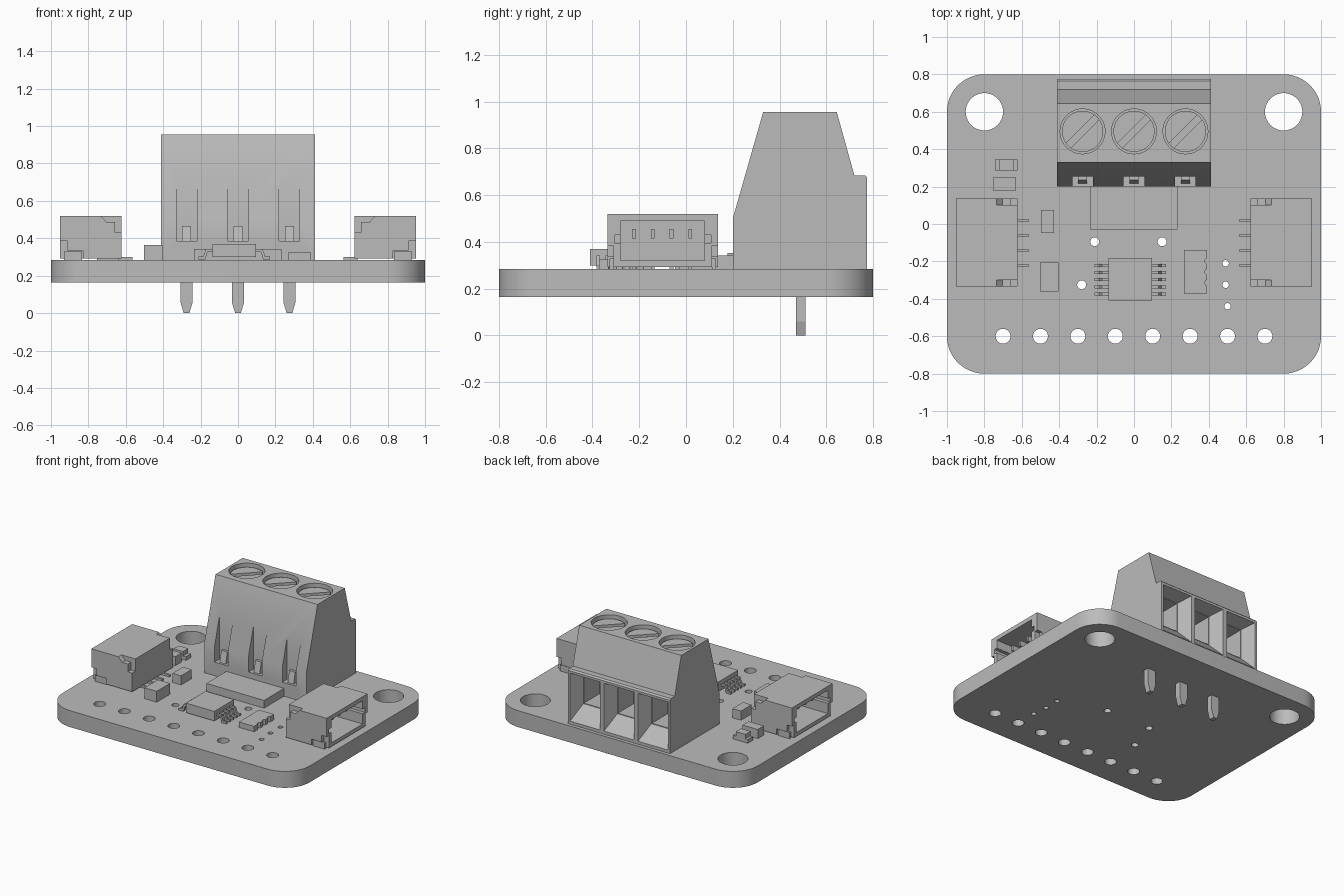
import bpy, bmesh, math
from mathutils import Matrix

cube = bpy.data.objects.get("Cube")
if cube:
    bpy.data.objects.remove(cube)

grey = bpy.data.materials.new("plain grey")
grey.use_nodes = True
GREY = (0.5, 0.5, 0.5, 1)
grey.diffuse_color = GREY
grey.node_tree.nodes["Principled BSDF"].inputs["Base Color"].default_value = GREY

BOARD = 0.165   # board underside
TOP = 0.285     # board top
PITCH = 0.275


def finish(name, bm):
    bmesh.ops.recalc_face_normals(bm, faces=bm.faces)
    me = bpy.data.meshes.new(name)
    bm.to_mesh(me)
    bm.free()
    me.materials.append(grey)
    ob = bpy.data.objects.new(name, me)
    bpy.context.collection.objects.link(ob)
    return ob


def prism(name, pts, axis, lo, hi):
    """Extrude a 2D profile along an axis: x takes (y,z), y takes (x,z), z takes (x,y)."""
    place = {"x": lambda a, b, t: (t, a, b),
             "y": lambda a, b, t: (a, t, b),
             "z": lambda a, b, t: (a, b, t)}[axis]
    bm = bmesh.new()
    ends = [[bm.verts.new(place(a, b, t)) for a, b in pts] for t in (lo, hi)]
    for ring in ends:
        bm.faces.new(ring)
    n = len(pts)
    for i in range(n):
        j = (i + 1) % n
        bm.faces.new((ends[0][i], ends[0][j], ends[1][j], ends[1][i]))
    return finish(name, bm)


def box(name, x0, x1, y0, y1, z0, z1):
    return prism(name, [(x0, y0), (x1, y0), (x1, y1), (x0, y1)], "z", z0, z1)


def arc(cx, cy, r, a0, a1, n):
    return [(cx + r * math.cos(a0 + (a1 - a0) * i / n),
             cy + r * math.sin(a0 + (a1 - a0) * i / n)) for i in range(n + 1)]


def cyl(name, x, y, r, z0, z1, n=32):
    return prism(name, arc(x, y, r, 0, math.tau, n)[:-1], "z", z0, z1)


def activate(ob):
    bpy.ops.object.select_all(action="DESELECT")
    ob.select_set(True)
    bpy.context.view_layer.objects.active = ob


def cut(ob, cutter):
    mod = ob.modifiers.new("cut", "BOOLEAN")
    mod.operation, mod.solver, mod.object = "DIFFERENCE", "EXACT", cutter
    activate(ob)
    bpy.ops.object.modifier_apply(modifier=mod.name)
    bpy.data.objects.remove(cutter)


def smooth(ob):
    activate(ob)
    bpy.ops.object.shade_smooth_by_angle(angle=math.radians(25))


# Circuit board with rounded corners and drilled holes
outline = []
for k, (sx, sy) in enumerate([(1, 1), (-1, 1), (-1, -1), (1, -1)]):
    outline += arc(0.8 * sx, 0.6 * sy, 0.2, k * math.pi / 2, (k + 1) * math.pi / 2, 12)
board = prism("circuit_board", outline, "z", BOARD, TOP)
holes = [(s * 0.8, 0.6, 0.1) for s in (-1, 1)]
holes += [(-0.7 + 0.2 * i, -0.6, 0.04) for i in range(8)]
holes += [(x, y, 0.024) for x, y in [(-0.21, -0.095), (0.15, -0.095), (-0.28, -0.325)]]
holes += [(x, y, 0.017) for x, y in [(0.49, -0.21), (0.49, -0.325), (0.5, -0.44)]]
for x, y, r in holes:
    cut(board, cyl("drill", x, y, r, BOARD - 0.1, TOP + 0.1, 40 if r > 0.05 else 20))
smooth(board)

# Screw terminal housing
block = prism("terminal_block",
              [(0.2, TOP), (0.2, 0.5), (0.33, 0.955), (0.645, 0.955), (0.72, 0.685),
               (0.765, 0.685), (0.775, 0.675), (0.775, TOP)], "x", -0.413, 0.413)


def funnel(x):
    """Tapered wire entry, wide at the rear face."""
    bm = bmesh.new()
    rings = []
    for y, w, z0, z1 in [(0.8, 0.132, 0.28, 0.665), (0.68, 0.08, 0.41, 0.63)]:
        rings.append([bm.verts.new((x + a * w, y, z))
                      for a, z in [(-1, z0), (1, z0), (1, z1), (-1, z1)]])
    bm.faces.new(rings[0])
    bm.faces.new(rings[1])
    for i in range(4):
        j = (i + 1) % 4
        bm.faces.new((rings[0][i], rings[0][j], rings[1][j], rings[1][i]))
    return finish("wire_entry", bm)


for i in (-1, 0, 1):
    x = i * PITCH
    cut(block, cyl("screw_well", x, 0.495, 0.12, 0.88, 1.1, 40))
    cut(block, box("front_pocket", x - 0.055, x + 0.055, 0.1, 0.255, 0.385, 0.8))
    cut(block, funnel(x))
    cut(block, box("wire_hole", x - 0.075, x + 0.075, 0.5, 0.72, 0.415, 0.625))

    # Slotted screw head
    screw = cyl("screw_head", x, 0.495, 0.11, 0.87, 0.93, 40)
    slot = box("slot", -0.2, 0.2, -0.018, 0.018, 0.905, 1.0)
    slot.data.transform(Matrix.Translation((x, 0.495, 0)) @ Matrix.Rotation(math.pi / 4, 4, "Z"))
    cut(screw, slot)
    smooth(screw)

    # Clamp tab in the front pocket
    prism("clamp_tab", [(0.215, 0.38), (0.265, 0.38), (0.265, 0.465), (0.235, 0.465)],
          "x", x - 0.024, x + 0.024)

    # Solder pin with tapered tip
    prism("solder_pin", [(x - 0.033, 0.2), (x - 0.033, 0.06), (x - 0.015, 0), (x + 0.015, 0),
                         (x + 0.033, 0.06), (x + 0.033, 0.2)], "y", 0.47, 0.512)
smooth(block)

# Side sockets, opening outward
Y0, Y1 = -0.335, 0.137
PIN_YS = [-0.222 + 0.08 * i for i in range(4)]
for s, side in ((1, "left"), (-1, "right")):
    def flip(pts):
        return [(s * x, z) for x, z in pts]

    def sbox(name, x0, x1, *rest):
        return box(name, min(s * x0, s * x1), max(s * x0, s * x1), *rest)

    socket = sbox(side + "_socket", 0.622, 0.953, Y0, Y1, TOP + 0.008, 0.52)
    cut(socket, sbox("cavity", 0.68, 1.1, -0.28, 0.08, 0.32, 0.49))
    cut(socket, sbox("key_slots", 0.72, 1.1, -0.306, 0.106, 0.395, 0.43))
    for a, b in ((Y0 - 0.1, Y0 + 0.036), (Y1 - 0.036, Y1 + 0.1)):
        # Upper rear corner notch
        cut(socket, prism("corner_notch", flip(
            [(0.5, 0.43), (0.657, 0.43), (0.657, 0.487), (0.703, 0.487), (0.74, 0.525),
             (0.74, 0.6), (0.5, 0.6)]), "y", a, b))
    for a, b in ((Y0 - 0.1, Y0 + 0.025), (Y1 - 0.025, Y1 + 0.1)):
        # Lower front step
        cut(socket, prism("lower_step", flip(
            [(1.1, 0.385), (0.912, 0.385), (0.912, 0.335), (0.83, 0.335), (0.83, 0.2),
             (1.1, 0.2)]), "y", a, b))
        # Solder tab under the step
        mid = (a + b) / 2
        y = Y0 + 0.008 if mid < Y0 else Y1 - 0.026
        sbox("socket_solder_tab", 0.835, 0.93, y, y + 0.018, TOP, 0.33)
    for y in PIN_YS:
        sbox("socket_contact", 0.66, 0.87, y - 0.008, y + 0.008, 0.415, 0.455)
        sbox("socket_lead", 0.565, 0.64, y - 0.008, y + 0.008, TOP, 0.3)

# Driver chip with bent leads
CX = -0.02
box("chip_body", CX - 0.115, CX + 0.115, -0.41, -0.182, 0.3, 0.37)
for s in (-1, 1):
    lead = [(0.1, 0.342), (0.152, 0.342), (0.166, 0.302), (0.192, 0.302), (0.192, 0.287),
            (0.155, 0.287), (0.142, 0.328), (0.1, 0.328)]
    for i in range(5):
        y = -0.375 + 0.0385 * i
        prism("chip_lead", [(CX + s * a, z) for a, z in lead], "y", y - 0.008, y + 0.008)

# Flat capacitor and small parts
box("large_capacitor", -0.235, 0.232, -0.03, 0.205, TOP, 0.342)
box("front_capacitor", -0.503, -0.405, -0.362, -0.207, TOP, 0.365)
box("middle_capacitor", -0.498, -0.428, -0.047, 0.075, TOP, 0.352)
box("rear_capacitor", -0.755, -0.632, 0.178, 0.248, TOP, 0.352)

# Resistor array with scalloped edge
array = box("resistor_array", 0.268, 0.39, -0.372, -0.14, TOP, 0.325)
for i in range(3):
    cut(array, cyl("scallop", 0.397, -0.314 + 0.058 * i, 0.018, 0.2, 0.4, 16))

# Indicator lamp with end terminals
box("lamp_body", -0.722, -0.645, 0.285, 0.345, TOP, 0.345)
box("lamp_base", -0.742, -0.622, 0.285, 0.345, TOP, 0.312)
